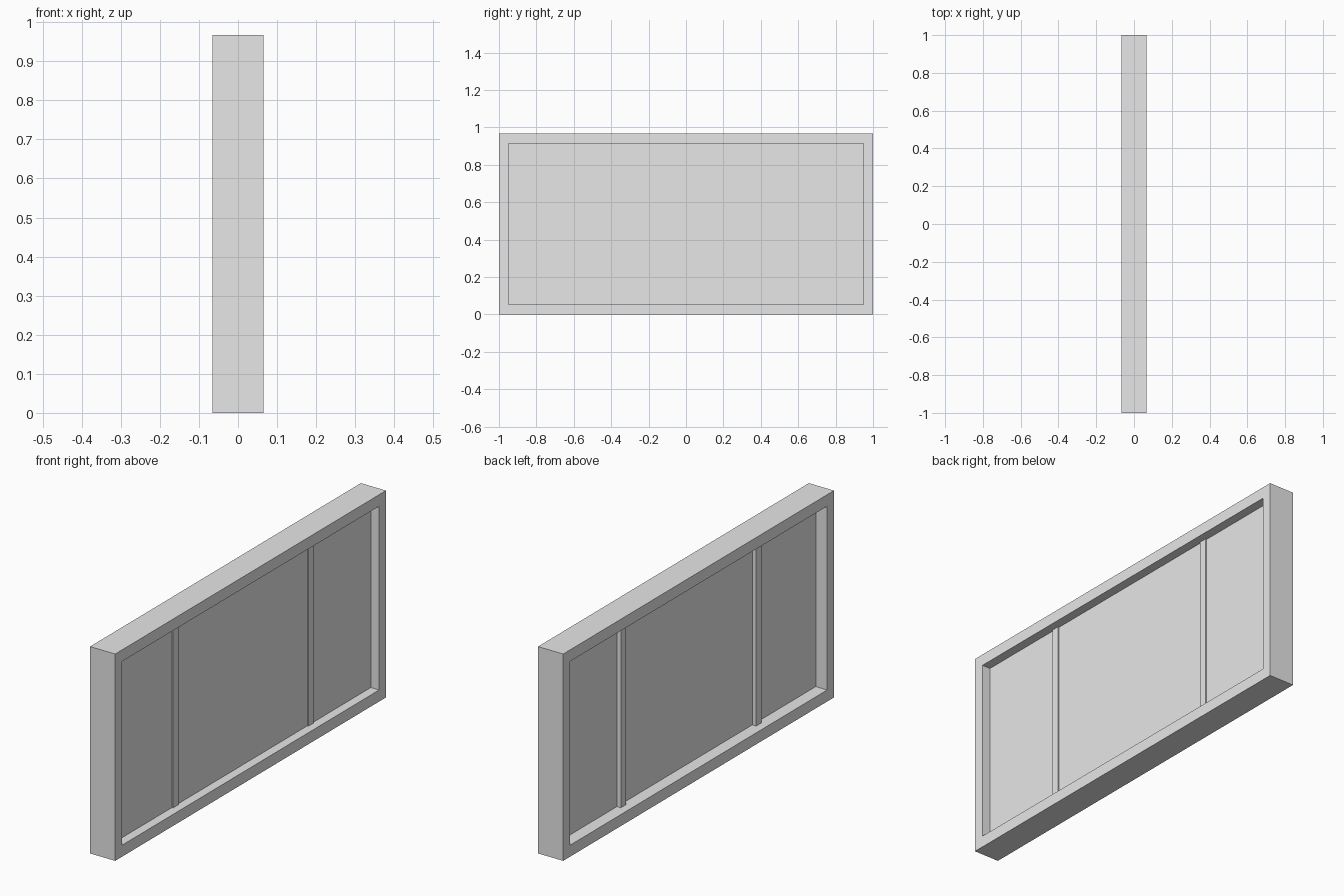
import bpy
import bmesh

cube = bpy.data.objects.get("Cube")
if cube:
    bpy.data.objects.remove(cube, do_unlink=True)

HEIGHT, DEPTH = 0.967, 0.13
SIDE, RAIL = 0.05, 0.054      # frame border widths

grey = bpy.data.materials.new("light grey")
grey.use_nodes = True
grey.diffuse_color = (0.8, 0.8, 0.8, 1)
grey.node_tree.nodes["Principled BSDF"].inputs["Base Color"].default_value = grey.diffuse_color


def finish(name, bm):
    bmesh.ops.recalc_face_normals(bm, faces=bm.faces)
    mesh = bpy.data.meshes.new(name)
    bm.to_mesh(mesh)
    bm.free()
    mesh.materials.append(grey)
    obj = bpy.data.objects.new(name, mesh)
    bpy.context.collection.objects.link(obj)
    return obj


def box(name, low, high):
    bm = bmesh.new()
    bmesh.ops.create_cube(bm, size=1)
    for v in bm.verts:
        v.co = [(a + b) / 2 + c * (b - a) for a, b, c in zip(low, high, v.co)]
    return finish(name, bm)


# Outer frame: a rectangular ring extruded through its depth
def rectangle(bm, y, bottom, top):
    corners = ((-y, bottom), (y, bottom), (y, top), (-y, top))
    return [bm.verts.new((-DEPTH / 2, a, b)) for a, b in corners]


bm = bmesh.new()
outer = rectangle(bm, 1, 0, HEIGHT)
inner = rectangle(bm, 1 - SIDE, RAIL, HEIGHT - RAIL)
ring = []
for i in range(4):
    j = (i + 1) % 4
    ring.append(bm.faces.new((outer[i], outer[j], inner[j], inner[i])))
result = bmesh.ops.extrude_face_region(bm, geom=ring, use_keep_orig=True)
moved = [g for g in result["geom"] if isinstance(g, bmesh.types.BMVert)]
bmesh.ops.translate(bm, verts=moved, vec=(DEPTH, 0, 0))
finish("outer_frame", bm)

# Recessed panel, set slightly off the middle of the frame
box("recessed_panel", (-0.006, SIDE - 1, RAIL), (0.022, 1 - SIDE, HEIGHT - RAIL))

# Upright dividers standing proud of the panel on both faces
for name, y in (("front_divider", -0.5), ("back_divider", 0.5)):
    box(name, (-0.026, y - 0.019, RAIL), (0.028, y + 0.019, HEIGHT - RAIL))
